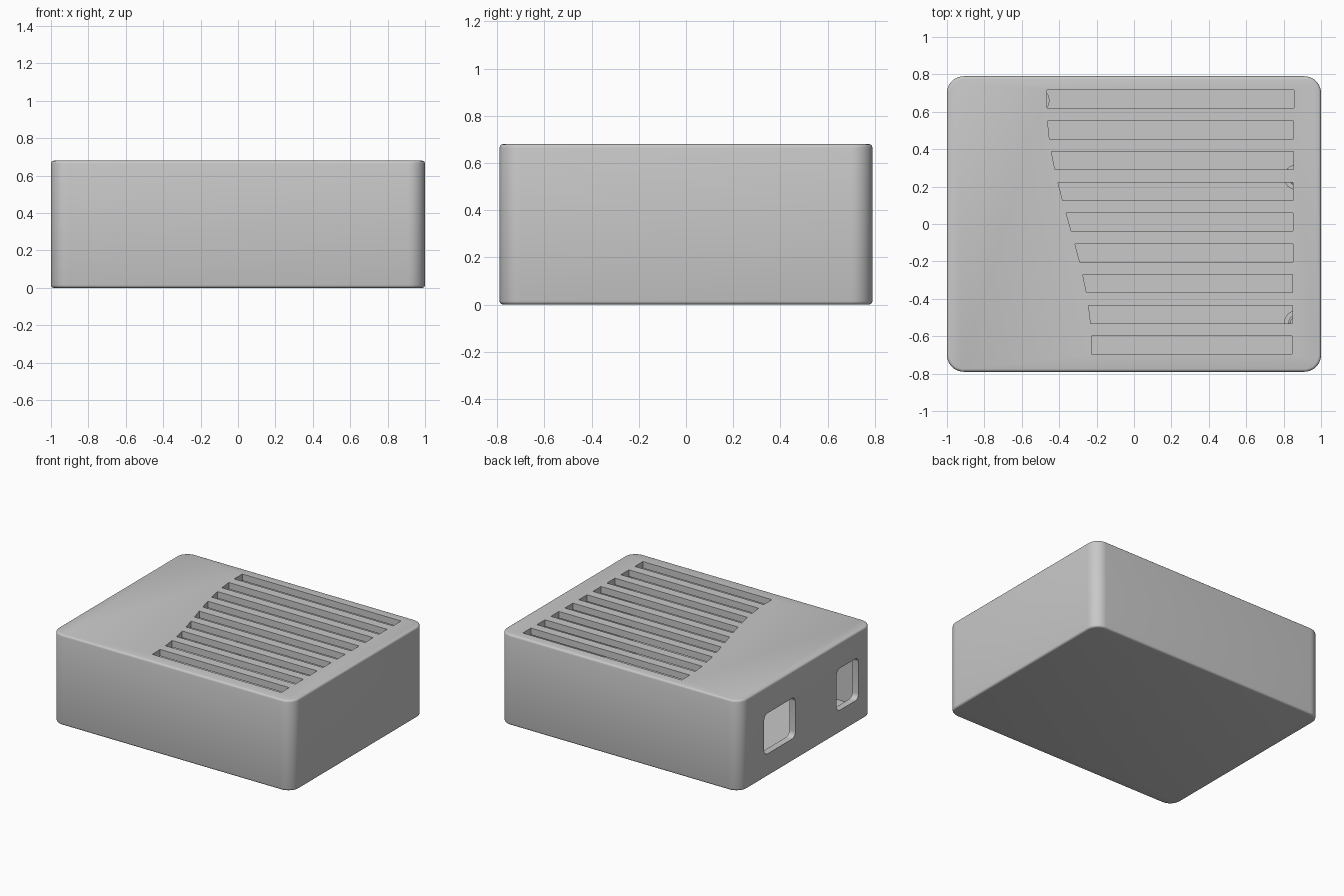
import bpy, bmesh, math
from mathutils import Matrix, Vector

if "Cube" in bpy.data.objects:
    bpy.data.objects.remove(bpy.data.objects["Cube"], do_unlink=True)

HX, HY, H, WALL = 1.0, 0.79, 0.68, 0.05
CORNER, FILLET = 0.09, 0.015

grey = bpy.data.materials.new("plain grey")
grey.use_nodes = True
grey.diffuse_color = (0.58, 0.58, 0.58, 1)
grey.node_tree.nodes["Principled BSDF"].inputs["Base Color"].default_value = grey.diffuse_color


def rounded_rect(hx, hy, r, steps=10):
    pts = []
    for q, (sx, sy) in enumerate([(1, 1), (-1, 1), (-1, -1), (1, -1)]):
        for i in range(steps + 1):
            a = math.pi / 2 * (q + i / steps)
            pts.append((sx * (hx - r) + r * math.cos(a), sy * (hy - r) + r * math.sin(a)))
    return pts


def add_prism(bm, rings):
    """Stack outlines given as (points, z) into a closed solid."""
    loops = [[bm.verts.new((x, y, z)) for x, y in pts] for pts, z in rings]
    n = len(loops[0])
    for low, high in zip(loops, loops[1:]):
        for i in range(n):
            j = (i + 1) % n
            bm.faces.new((low[i], low[j], high[j], high[i]))
    bm.faces.new(loops[0][::-1])
    bm.faces.new(loops[-1])


def make_object(name, bm):
    bmesh.ops.recalc_face_normals(bm, faces=bm.faces)
    mesh = bpy.data.meshes.new(name)
    bm.to_mesh(mesh)
    bm.free()
    mesh.materials.append(grey)
    ob = bpy.data.objects.new(name, mesh)
    bpy.context.collection.objects.link(ob)
    return ob


def activate(ob):
    bpy.ops.object.select_all(action="DESELECT")
    ob.select_set(True)
    bpy.context.view_layer.objects.active = ob


def cut(ob, cutter):
    mod = ob.modifiers.new("cut", "BOOLEAN")
    mod.operation, mod.solver, mod.object = "DIFFERENCE", "EXACT", cutter
    activate(ob)
    bpy.ops.object.modifier_apply(modifier=mod.name)
    bpy.data.objects.remove(cutter, do_unlink=True)


# Outer case with small fillets on the top and bottom rims
def case_ring(inset, z):
    return rounded_rect(HX - inset, HY - inset, CORNER - inset), z


arc = [math.pi / 2 * i / 3 for i in range(4)]
rim = [(FILLET * (1 - math.sin(a)), FILLET * (1 - math.cos(a))) for a in arc]
bm = bmesh.new()
add_prism(bm, [case_ring(d, z) for d, z in rim] + [case_ring(d, H - z) for d, z in rim[::-1]])
case = make_object("case", bm)

# Hollow interior
bm = bmesh.new()
add_prism(bm, [case_ring(WALL, WALL), case_ring(WALL, H - WALL)])
cut(case, make_object("cavity_cutter", bm))


# Nine vent slots whose right-hand ends follow a gentle S curve
def slot_end(y):
    t = max(-1, min(1, y / 0.66))
    return -0.346 - 0.12 * math.sin(math.pi / 2 * t)


bm = bmesh.new()
for i in range(9):
    y = 0.668 - 0.1645 * i
    lo, hi = y - 0.048, y + 0.048
    far = 0.85 + 0.007 * y
    outline = [(slot_end(lo), lo), (far, lo), (far, hi), (slot_end(hi), hi)]
    add_prism(bm, [(outline, H - 0.12), (outline, H + 0.1)])
cut(case, make_object("vent_cutter", bm))

# Two rounded port openings through the side wall
for y0, y1, z0, z1 in [(0.13, 0.50, 0.17, 0.475), (-0.62, -0.36, 0.17, 0.485)]:
    bm = bmesh.new()
    outline = rounded_rect((z1 - z0) / 2, (y1 - y0) / 2, 0.04, 6)
    add_prism(bm, [(outline, -0.1), (outline, 0.1)])
    place = Matrix.Translation((-HX, (y0 + y1) / 2, (z0 + z1) / 2)) @ Matrix.Rotation(math.pi / 2, 4, "Y")
    bm.transform(place)
    cut(case, make_object("port_cutter", bm))

# Board standoffs on the floor, each with a locating pin
def circle(x, y, r, n=32):
    return [(x + r * math.cos(2 * math.pi * i / n), y + r * math.sin(2 * math.pi * i / n)) for i in range(n)]


standoffs = []
for i, (x, y) in enumerate([(0.87, 0.25), (0.87, -0.53), (-0.52, 0.66), (-0.58, -0.67)]):
    bm = bmesh.new()
    profile = [(0.068, WALL - 0.01), (0.068, 0.14), (0.045, 0.14), (0.045, 0.19), (0.035, 0.2)]
    add_prism(bm, [(circle(x, y, r), z) for r, z in profile])
    standoffs.append(make_object(f"standoff_{i + 1}", bm))

for ob in [case] + standoffs:
    activate(ob)
    bpy.ops.object.shade_smooth_by_angle(angle=math.radians(35))
